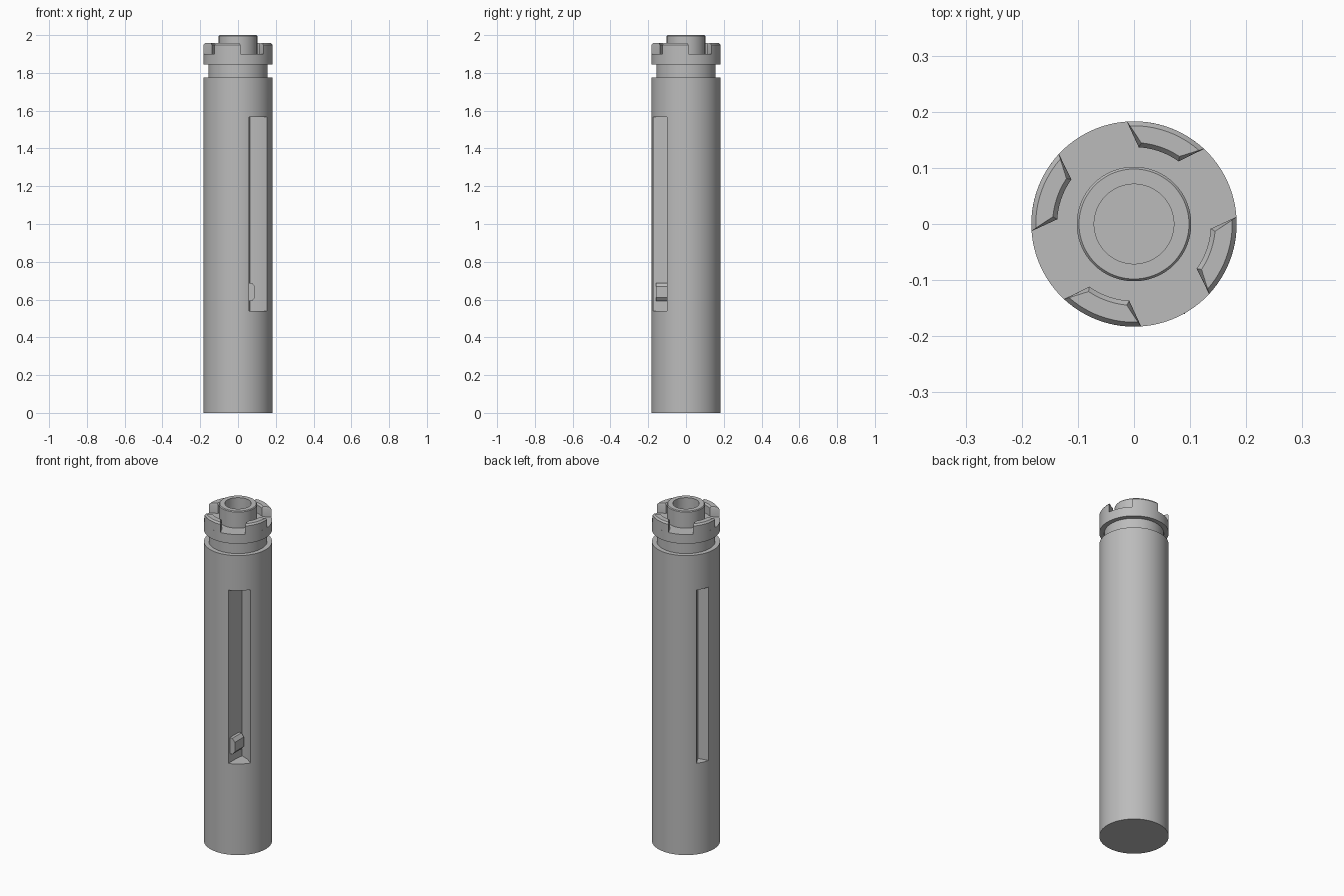
import bpy, bmesh, math

if "Cube" in bpy.data.objects:
    bpy.data.objects.remove(bpy.data.objects["Cube"])

R = 0.183
SEG = 128

metal = bpy.data.materials.new("grey metal")
metal.diffuse_color = (0.5, 0.5, 0.5, 1)
metal.use_nodes = True
metal.node_tree.nodes["Principled BSDF"].inputs["Base Color"].default_value = metal.diffuse_color


def polar(r, deg):
    a = math.radians(deg)
    return (r * math.cos(a), r * math.sin(a))


def finish(name, bm):
    bmesh.ops.recalc_face_normals(bm, faces=bm.faces)
    me = bpy.data.meshes.new(name)
    bm.to_mesh(me)
    bm.free()
    ob = bpy.data.objects.new(name, me)
    bpy.context.collection.objects.link(ob)
    me.materials.append(metal)
    return ob


def loft(name, loops):
    """Closed solid through a stack of loops of 3D points."""
    bm = bmesh.new()
    rings = [[bm.verts.new(p) for p in loop] for loop in loops]
    n = len(rings[0])
    for a, b in zip(rings, rings[1:]):
        for i in range(n):
            j = (i + 1) % n
            bm.faces.new((a[i], a[j], b[j], b[i]))
    bm.faces.new(rings[0][::-1])
    bm.faces.new(rings[-1])
    return finish(name, bm)


def turned(name, profile):
    """Solid of revolution from (radius, z) pairs."""
    return loft(name, [[(*polar(r, 360 * i / SEG), z) for i in range(SEG)]
                       for r, z in profile])


def prism(name, outline, z0, z1):
    return loft(name, [[(x, y, z) for x, y in outline] for z in (z0, z1)])


def cut(target, cutter):
    mod = target.modifiers.new("cut", 'BOOLEAN')
    mod.operation = 'DIFFERENCE'
    mod.solver = 'EXACT'
    mod.object = cutter
    bpy.context.view_layer.objects.active = target
    bpy.ops.object.modifier_apply(modifier=mod.name)
    bpy.data.objects.remove(cutter)


def smooth(ob):
    bpy.ops.object.select_all(action='DESELECT')
    ob.select_set(True)
    bpy.context.view_layer.objects.active = ob
    bpy.ops.object.shade_smooth_by_angle(angle=math.radians(25))


# Main barrel with two long side slots
barrel = turned("barrel", [(R, 0), (R, 1.775)])
front_outline = [(0.058, -0.25), (0.058, -0.09), (0.064, -0.052),
                 (0.11, -0.07), (0.153, -0.1), (0.22, -0.15)]
cut(barrel, prism("front_slot_cutter", front_outline, 0.54, 1.567))
rear_outline = [polar(0.127, 155), polar(R, 143), polar(0.23, 141),
                polar(0.23, 168), polar(R, 166)]
cut(barrel, prism("rear_slot_cutter", rear_outline, 0.54, 1.567))
smooth(barrel)

# Small chamfered catch inside the front slot
catch = [(0.05, 0.593), (0.075, 0.593), (0.091, 0.612),
         (0.091, 0.668), (0.075, 0.688), (0.05, 0.688)]
loft("slot_catch", [[(x, y, z) for x, z in catch] for y in (-0.16, -0.075)])

# Narrow neck, cap ring and hollow centre post
smooth(turned("neck", [(0.157, 1.77), (0.157, 1.85)]))
smooth(turned("cap_ring", [(R, 1.845), (R, 1.9)]))
smooth(turned("centre_post", [(0.102, 1.895), (0.102, 1.995), (0.098, 2.0),
                              (0.071, 2.0), (0.071, 1.9)]))

# Four raised teeth with chamfered tops
STEPS = 12


def tooth_loop(mid, inset, z):
    ro, ri = R - inset, 0.137 + inset
    ho, hi = 23.5 - 200 * inset, 16 - 200 * inset
    outer = [(*polar(ro, mid - ho + 2 * ho * i / STEPS), z) for i in range(STEPS + 1)]
    inner = [(*polar(ri, mid + hi - 2 * hi * i / STEPS), z) for i in range(STEPS + 1)]
    return outer + inner


for k in range(4):
    mid = 70.5 + 90 * k
    smooth(loft(f"tooth_{k + 1}", [tooth_loop(mid, 0, 1.895),
                                   tooth_loop(mid, 0, 1.948),
                                   tooth_loop(mid, 0.008, 1.958)]))
